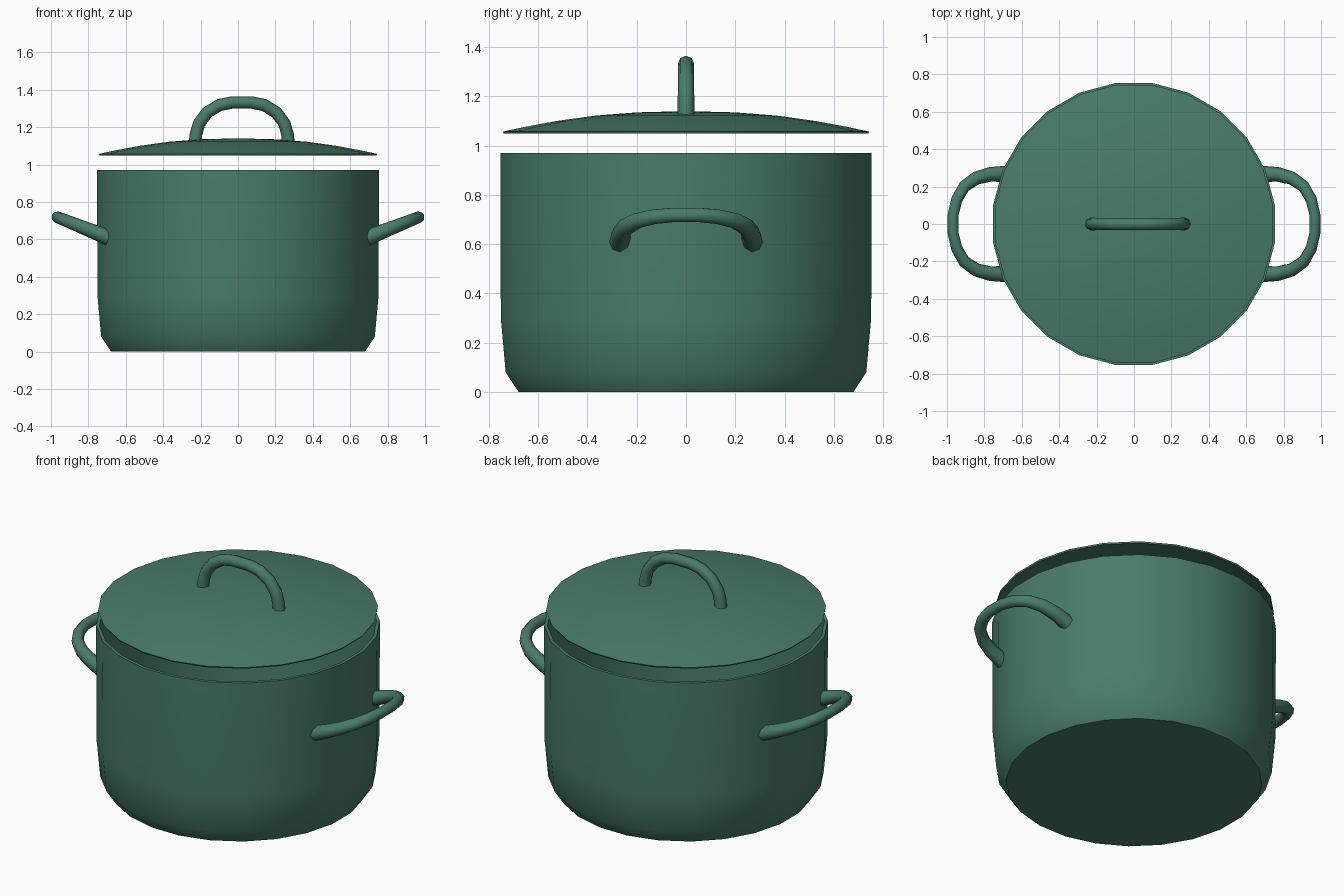
import bpy, bmesh
from math import pi, radians
from mathutils import Matrix, Vector

cube = bpy.data.objects.get("Cube")
if cube:
    bpy.data.objects.remove(cube, do_unlink=True)

SIDES = 24

green = bpy.data.materials.new("enamel_green")
green.use_nodes = True
colour = (0.065, 0.2, 0.145, 1)
green.diffuse_color = colour
green.node_tree.nodes["Principled BSDF"].inputs["Base Color"].default_value = colour


def select_only(obj):
    bpy.ops.object.select_all(action="DESELECT")
    obj.select_set(True)
    bpy.context.view_layer.objects.active = obj


def lathe(name, profile):
    """Spin an (r, z) profile around the vertical axis."""
    bm = bmesh.new()
    turn = Matrix.Rotation(pi / SIDES, 3, "Z")
    verts = [bm.verts.new(turn @ Vector((r, 0, z))) for r, z in profile]
    edges = [bm.edges.new(pair) for pair in zip(verts, verts[1:])]
    bmesh.ops.spin(bm, geom=verts + edges, cent=(0, 0, 0), axis=(0, 0, 1),
                   angle=2 * pi, steps=SIDES)
    bmesh.ops.remove_doubles(bm, verts=bm.verts[:], dist=0.0005)
    bmesh.ops.recalc_face_normals(bm, faces=bm.faces[:])
    mesh = bpy.data.meshes.new(name)
    bm.to_mesh(mesh)
    bm.free()
    mesh.materials.append(green)
    obj = bpy.data.objects.new(name, mesh)
    bpy.context.collection.objects.link(obj)
    select_only(obj)
    bpy.ops.object.shade_smooth_by_angle(angle=radians(40))
    return obj


def tube(name, path, end_radius, mid_radius):
    """Sweep a round bar along a path, thicker at its ends."""
    curve = bpy.data.curves.new(name, "CURVE")
    curve.dimensions = "3D"
    curve.bevel_depth = 1
    curve.bevel_resolution = 2
    curve.use_fill_caps = True
    spline = curve.splines.new("POLY")
    spline.points.add(len(path) - 1)
    for i, (point, co) in enumerate(zip(spline.points, path)):
        t = abs(2 * i / (len(path) - 1) - 1)
        point.co = (*co, 1)
        point.radius = mid_radius + (end_radius - mid_radius) * t * t
    curve.materials.append(green)
    obj = bpy.data.objects.new(name, curve)
    bpy.context.collection.objects.link(obj)
    select_only(obj)
    bpy.ops.object.convert(target="MESH")
    bpy.ops.object.shade_smooth_by_angle(angle=radians(50))
    return bpy.context.object


# Hollow pot with a chamfered foot
lathe("pot_body", [(0, 0), (0.685, 0), (0.738, 0.08), (0.758, 0.3),
                   (0.76, 0.97), (0.742, 0.97), (0.74, 0.3),
                   (0.72, 0.09), (0.67, 0.025), (0, 0.025)])

# Shallow domed lid, floating above the rim
dome = [(0, 1.14), (0.2, 1.135), (0.37, 1.122), (0.53, 1.1),
        (0.66, 1.076), (0.75, 1.057)]
under = [(r * 0.995, z - 0.008) for r, z in reversed(dome)]
lathe("lid", dome + under)

# Lid handle: one half of the arch, mirrored about its middle
half = [(0.25, 1.11), (0.245, 1.16), (0.228, 1.22), (0.185, 1.278),
        (0.12, 1.318), (0.05, 1.332)]
arch = [(-x, z) for x, z in half] + [(x, z) for x, z in reversed(half)]
tube("lid_handle", [(x + 0.02, 0, z) for x, z in arch], 0.034, 0.033)

# Side handles: loops that rise outwards
half = [(0.69, 0.268), (0.77, 0.265), (0.845, 0.245), (0.908, 0.2),
        (0.948, 0.13), (0.967, 0.05)]
loop = half + [(x, -y) for x, y in reversed(half)]
for side, name in ((1, "left_handle"), (-1, "right_handle")):
    tube(name, [(side * x, y, 0.608 + (x - 0.69) * 0.4) for x, y in loop],
         0.043, 0.031)
